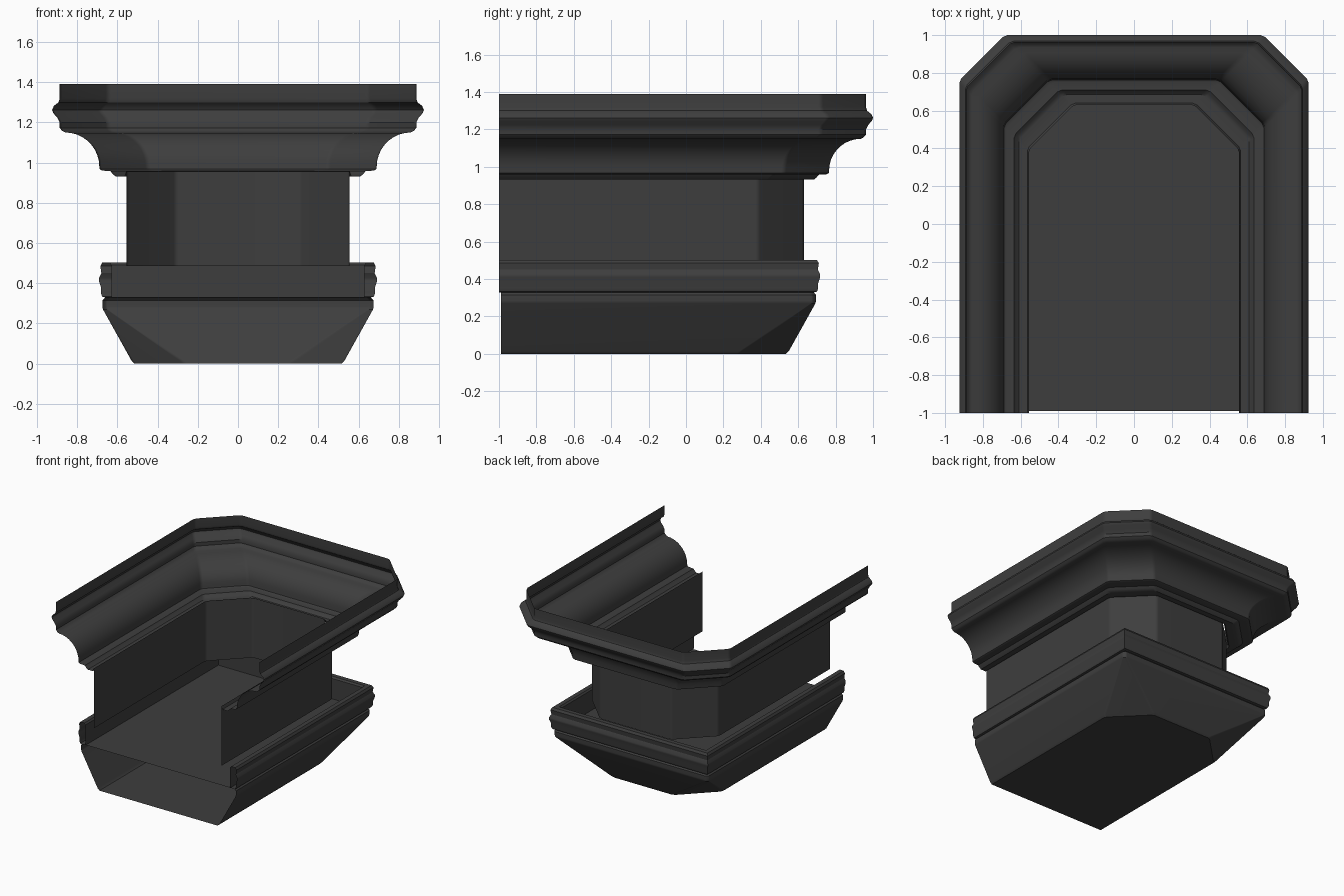
import bpy
import bmesh
import math

cube = bpy.data.objects.get("Cube")
if cube:
    bpy.data.objects.remove(cube, do_unlink=True)

stone = bpy.data.materials.new("charcoal")
stone.use_nodes = True
stone.diffuse_color = (0.048, 0.048, 0.048, 1)
bsdf = stone.node_tree.nodes["Principled BSDF"]
bsdf.inputs["Base Color"].default_value = stone.diffuse_color
bsdf.inputs["Roughness"].default_value = 0.8


def outline(w, back, cut, front):
    """U-shaped path, open at the front, with cut back corners."""
    half = [(w, front)]
    if cut == 0:
        half.append((w, back))
    else:
        # each end of the cut is eased by a narrow facet
        e = min(0.015, cut / 4)
        d = e * 0.7
        half += [(w, back - cut - e), (w - d, back - cut + d),
                 (w - cut + d, back - d), (w - cut - e, back)]
    left = [(-x, y) for x, y in half]
    right = half[::-1]
    # a square corner is a single point on each side
    return left + right


def sweep(name, profile, extra, cuts, front=-1.0, capped=False):
    """Sweep (half width, height) points, bottom to top, around the outline."""
    bm = bmesh.new()
    rings = []
    for (w, z), cut in zip(profile, cuts):
        path = outline(w, w + extra, cut, front)
        rings.append([bm.verts.new((x, y, z)) for x, y in path])
    for low, high in zip(rings, rings[1:]):
        for i in range(len(low) - 1):
            bm.faces.new((low[i], high[i], high[i + 1], low[i + 1]))
    if capped:
        bm.faces.new(rings[0])
        bm.faces.new(rings[-1][::-1])
    mesh = bpy.data.meshes.new(name)
    bm.to_mesh(mesh)
    bm.free()
    mesh.materials.append(stone)
    ob = bpy.data.objects.new(name, mesh)
    bpy.context.collection.objects.link(ob)
    bpy.ops.object.select_all(action="DESELECT")
    ob.select_set(True)
    bpy.context.view_layer.objects.active = ob
    bpy.ops.object.shade_smooth_by_angle(angle=math.radians(32))
    mod = ob.modifiers.new("even_shading", "WEIGHTED_NORMAL")
    mod.keep_sharp = True


# Tray with sloping sides; its cut corners fade out towards the top
sweep("base_tray",
      [(0.515, 0), (0.53, 0.015), (0.672, 0.27), (0.675, 0.285), (0.675, 0.315), (0.662, 0.328)],
      0.02, [0.25] * 2 + [0.02] * 4, front=-0.99, capped=True)

# Square-cornered band above the tray, with a hollow behind its rim
band = [(0.655, 0.328), (0.675, 0.333), (0.682, 0.35), (0.682, 0.38), (0.692, 0.41),
        (0.692, 0.425), (0.68, 0.45), (0.685, 0.485), (0.675, 0.503), (0.64, 0.503),
        (0.63, 0.49), (0.63, 0.33)]
sweep("lower_moulding", band, 0.025, [0] * len(band))

# Thin upright wall
sweep("wall", [(0.555, 0.485), (0.555, 0.955)], 0.075, [0.245] * 2)

# Flared crown: stepped foot, hollow curve, then a pointed rim
R = 0.17
foot = [(0.557, 0.955), (0.565, 0.932), (0.61, 0.932), (0.625, 0.945), (0.635, 0.958),
        (0.675, 0.96), (0.688, 0.967)]
cove = [(0.86 - R * math.cos(math.radians(a)), 0.98 + R * math.sin(math.radians(a)))
        for a in range(0, 91, 10)]
rim = [(0.875, 1.158), (0.887, 1.172), (0.887, 1.2), (0.9, 1.225), (0.918, 1.245),
       (0.925, 1.262), (0.916, 1.282), (0.893, 1.3), (0.887, 1.32), (0.887, 1.39)]
crown = foot + cove + rim
sweep("crown_moulding", crown, 0.075, [0.24] * len(crown))
